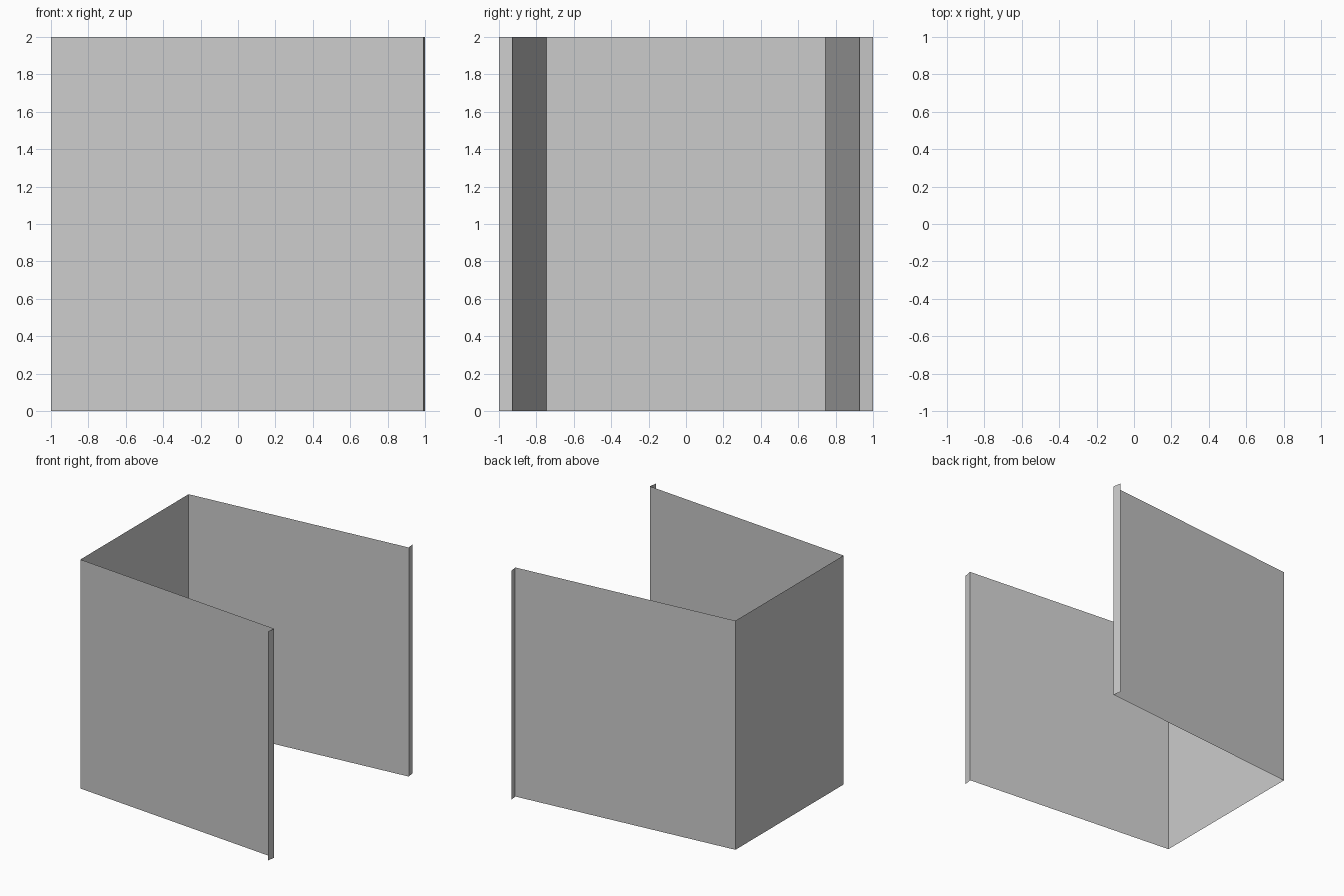
import bpy, bmesh

if "Cube" in bpy.data.objects:
    bpy.data.objects.remove(bpy.data.objects["Cube"])

HEIGHT = 2.0


def upright_sheet(name, path):
    """Thin sheet: a plan-view path extruded straight up."""
    bm = bmesh.new()
    verts = [bm.verts.new((x, y, 0)) for x, y in path]
    edges = [bm.edges.new(pair) for pair in zip(verts, verts[1:])]
    top = bmesh.ops.extrude_edge_only(bm, edges=edges)["geom"]
    bmesh.ops.translate(bm, vec=(0, 0, HEIGHT),
                        verts=[g for g in top if isinstance(g, bmesh.types.BMVert)])
    bmesh.ops.recalc_face_normals(bm, faces=bm.faces)
    mesh = bpy.data.meshes.new(name)
    bm.to_mesh(mesh)
    bm.free()
    obj = bpy.data.objects.new(name, mesh)
    bpy.context.collection.objects.link(obj)
    return obj


# One half of the plan: flared side wall, then the small outward lip
half = [(-1, 0.746), (1, 0.928), (0.988, 1)]

# Bent screen: lip, side wall, back wall, side wall, lip
mirrored = [(x, -y) for x, y in reversed(half)]
upright_sheet("folded_screen", mirrored + half)
